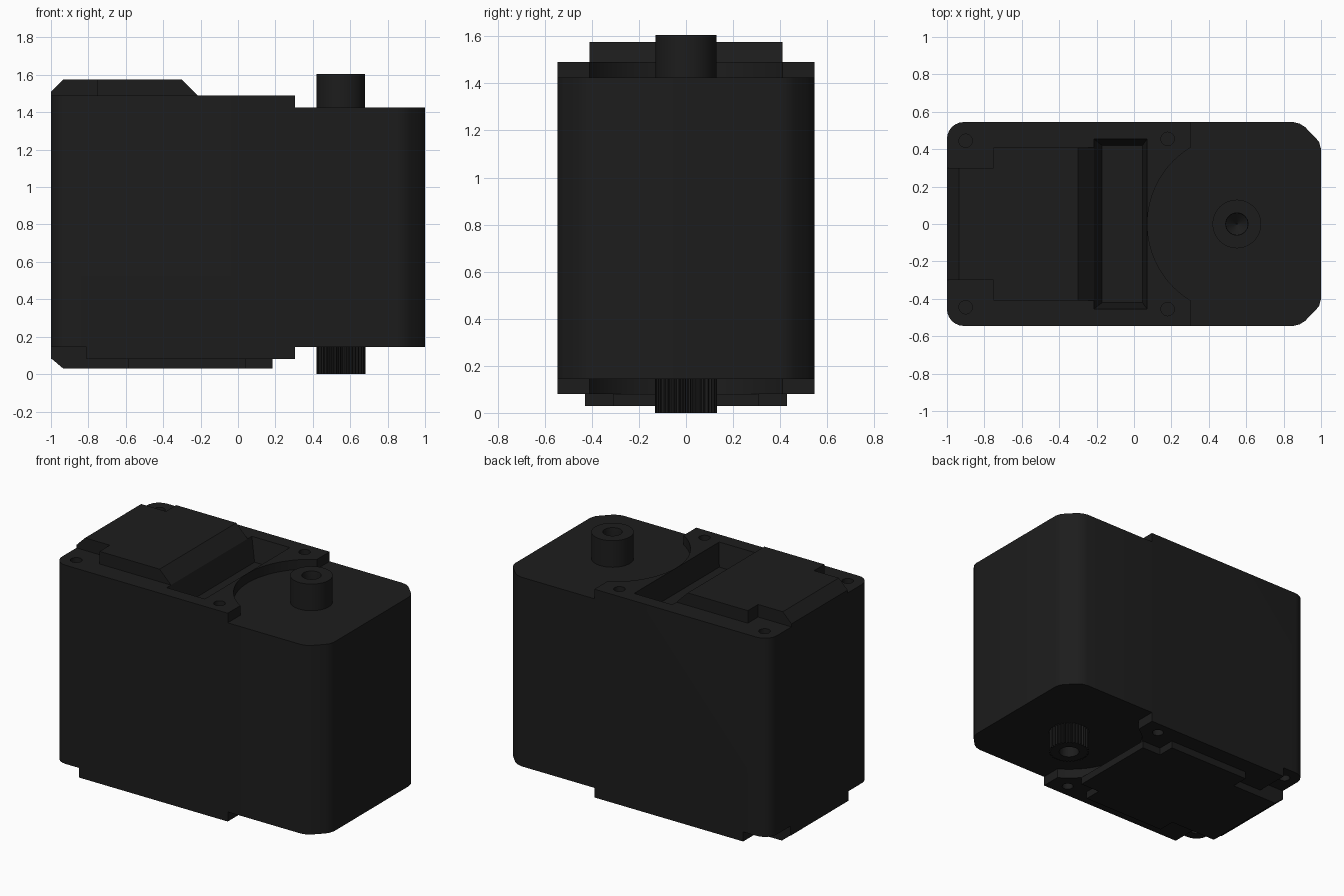
import bpy, bmesh, math
from math import cos, sin, pi

if "Cube" in bpy.data.objects:
    bpy.data.objects.remove(bpy.data.objects["Cube"])

mat = bpy.data.materials.new("black_plastic")
mat.diffuse_color = (0.012, 0.012, 0.012, 1)
mat.use_nodes = True
mat.node_tree.nodes["Principled BSDF"].inputs["Base Color"].default_value = mat.diffuse_color
AX = 0.55   # output axis x
W = 0.545   # half width


def loft(name, rings):
    """Closed solid through equally sized rings of 3D points."""
    bm = bmesh.new()
    vs = [[bm.verts.new(p) for p in r] for r in rings]
    n = len(vs[0])
    for a, b in zip(vs, vs[1:]):
        for i in range(n):
            j = (i + 1) % n
            bm.faces.new((a[i], a[j], b[j], b[i]))
    bm.faces.new(vs[0])
    bm.faces.new(vs[-1])
    bmesh.ops.recalc_face_normals(bm, faces=bm.faces)
    me = bpy.data.meshes.new(name)
    bm.to_mesh(me)
    bm.free()
    ob = bpy.data.objects.new(name, me)
    bpy.context.collection.objects.link(ob)
    me.materials.append(mat)
    return ob


def prism(name, pts, z0, z1):
    return loft(name, [[(x, y, z) for x, y in pts] for z in (z0, z1)])


def side_prism(name, pts, y):
    return loft(name, [[(x, s, z) for x, z in pts] for s in (-y, y)])


def rect(x0, x1, y0, y1):
    return [(x0, y0), (x1, y0), (x1, y1), (x0, y1)]


def circle(cx, cy, r, n=32):
    return [(cx + r * cos(2 * pi * i / n), cy + r * sin(2 * pi * i / n)) for i in range(n)]


def lathe_cut(name, profile, n=32):
    return loft(name, [[(x, y, z) for x, y in circle(AX, 0, r, n)] for r, z in profile])


def boolean(ob, cutter, op='DIFFERENCE'):
    m = ob.modifiers.new("bool", 'BOOLEAN')
    m.object, m.operation, m.solver = cutter, op, 'EXACT'
    bpy.context.view_layer.objects.active = ob
    bpy.ops.object.modifier_apply(modifier=m.name)
    bpy.data.objects.remove(cutter)


def smooth(ob):
    bpy.ops.object.select_all(action='DESELECT')
    ob.select_set(True)
    bpy.context.view_layer.objects.active = ob
    bpy.ops.object.shade_smooth_by_angle(angle=math.radians(30))


# Case: rounded rear corners, softened chamfers at the shaft end
R = 0.09
half = [(1, .40), (.99, .437), (.97, .462), (.915, .518), (.885, .537), (.85, W)]
half += [(-1 + R + R * cos(a), W - R + R * sin(a)) for a in [pi / 2 + i * pi / 12 for i in range(7)]]
outline = half + [(x, -y) for x, y in reversed(half)]
case = prism("case", outline, .08, 1.49)

# Lowered shaft end on both faces, with a round step
t = math.atan2(.41, .245)
step = [(AX - .478 * cos(a), .478 * sin(a)) for a in [t - 2 * t * i / 32 for i in range(33)]]
step += [(.305, -.7), (1.2, -.7), (1.2, .7), (.305, .7)]
boolean(case, prism("cut", step, 1.425, 1.6))
boolean(case, prism("cut", step, -.1, .145))

# Tapered pocket in the top
boolean(case, loft("cut", [[(x, y, z) for x, y in rect(*r)] for r, z in (
    ((-.17, .045, -.42, .42), 1.34), ((-.215, .07, -.455, .455), 1.49),
    ((-.215, .07, -.455, .455), 1.6))]))

# Rear corner recesses below and screw holes on both faces
for s in (-1, 1):
    boolean(case, prism("cut", rect(-1.2, -.81, *sorted((s * .31, s * .7))), -.1, .145))
    for x, y in ((-.9, .445), (.18, .455)):
        for z0, z1 in ((1.38, 1.6), (-.1, .23)):
            boolean(case, prism("cut", circle(x, s * y, .036, 20), z0, z1))
smooth(case)

# Raised top cover: wide part and narrow rear tongue
side_prism("top_cover", [(-.75, 1.49), (-.215, 1.49), (-.30, 1.575), (-.75, 1.575)], .41)
side_prism("top_cover_tongue", [(-1, 1.49), (-.75, 1.49), (-.75, 1.575), (-.935, 1.575), (-1, 1.51)], .30)

# Bottom cover: narrow full length, wide in the middle
side_prism("bottom_cover_rear", [(-1, .08), (-.585, .08), (-.585, .03), (-.935, .03), (-1, .085)], .31)
prism("bottom_cover_middle", rect(-.585, .04, -.43, .43), .03, .08)
prism("bottom_cover_front", rect(.04, .185, -.31, .31), .03, .08)

# Smooth idler shaft on top with a centre hole
idler = prism("idler_shaft", circle(AX, 0, .13, 48), 1.42, 1.605)
boolean(idler, lathe_cut("cut", [(.004, 1.46), (.058, 1.51), (.058, 1.59), (.062, 1.62)]))
smooth(idler)

# Toothed output shaft below with a screw hole
T = 36
teeth = []
for i in range(T):
    for f, r in ((0, .119), (.3, .119), (.5, .131), (.8, .131)):
        a = 2 * pi * (i + f) / T
        teeth.append((AX + r * cos(a), r * sin(a)))
spline = prism("output_spline", teeth, 0, .15)
boolean(spline, lathe_cut("cut", [(.068, -.05), (.06, .06), (.06, .12)]))
